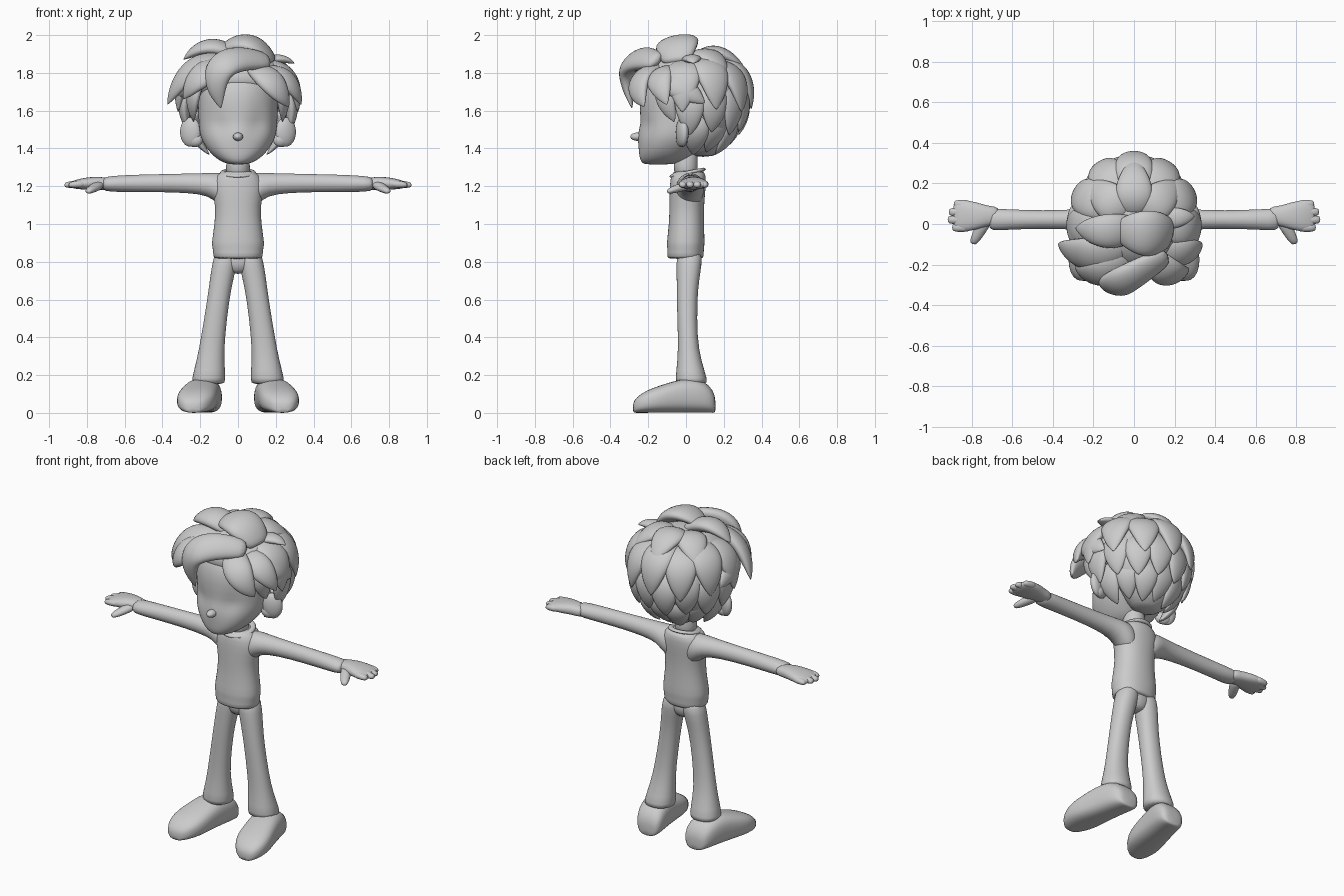
import bpy, bmesh, math
from mathutils import Vector as V, Matrix

mat = bpy.data.materials.new("plain_grey")
mat.diffuse_color = (0.6, 0.6, 0.6, 1)


def finish(name, bm, mirror=False, subdiv=1):
    bmesh.ops.recalc_face_normals(bm, faces=bm.faces)
    me = bpy.data.meshes.new(name)
    bm.to_mesh(me)
    bm.free()
    me.materials.append(mat)
    for p in me.polygons:
        p.use_smooth = True
    ob = bpy.data.objects.new(name, me)
    bpy.context.collection.objects.link(ob)
    if mirror:
        ob.modifiers.new("Mirror", 'MIRROR').use_mirror_merge = False
    if subdiv:
        m = ob.modifiers.new("Smooth", 'SUBSURF')
        m.levels = m.render_levels = subdiv
    return ob


def loft(name, rings, n=16, power=2.0, **kw):
    """Skin closed superellipse rings given as (centre, half axis a, half axis b)."""
    bm = bmesh.new()
    loops = []
    for c, a, b in rings:
        loop = []
        for i in range(n):
            t = 2 * math.pi * i / n
            u, v = (math.copysign(abs(f) ** (2 / power), f) for f in (math.cos(t), math.sin(t)))
            loop.append(bm.verts.new(V(c) + V(a) * u + V(b) * v))
        loops.append(loop)
    for p, q in zip(loops, loops[1:]):
        for i in range(n):
            bm.faces.new((p[i], p[(i + 1) % n], q[(i + 1) % n], q[i]))
    bm.faces.new(loops[0])
    bm.faces.new(loops[-1])
    return finish(name, bm, **kw)


def stack(name, rows, x=lambda z: 0, **kw):
    """Upright loft from rows of (z, half width, front y, back y)."""
    return loft(name, [((x(z), (f + b) / 2, z), (w, 0, 0), (0, (b - f) / 2, 0))
                       for z, w, f, b in rows], **kw)


def along_x(name, y, rows, **kw):
    """Sideways loft at depth y from rows of (x, centre z, half depth, half height)."""
    return loft(name, [((x, y, z), (0, d, 0), (0, 0, h)) for x, z, d, h in rows], **kw)


def ball(name, centre, radii, rot=0, mirror=False):
    bm = bmesh.new()
    bmesh.ops.create_uvsphere(bm, u_segments=20, v_segments=12, radius=1)
    bm.transform(Matrix.Translation(centre) @ Matrix.Rotation(rot, 4, 'Z')
                 @ Matrix.Diagonal((*radii, 1)))
    return finish(name, bm, mirror, 0)


HEAD = V((0, 0.02, 1.62))


def tuft(name, root, ctrl, tip, w, flat=0.5, mirror=False):
    """Leaf-shaped lock of hair along a bezier curve."""
    root, ctrl, tip = V(root), V(ctrl), V(tip)
    rings = []
    for i in range(11):
        s = i / 10
        c = root * (1 - s) ** 2 + ctrl * 2 * s * (1 - s) + tip * s * s
        tan = ((ctrl - root) * (1 - s) + (tip - ctrl) * s).normalized()
        side = tan.cross(c - HEAD).normalized()
        out = side.cross(tan)
        p = w * max(math.sin(math.pi * (0.15 + 0.85 * s)), 0.004) ** 0.65
        rings.append((c, side * p, out * p * flat))
    return loft(name, rings, n=12, mirror=mirror)


# Trousers
stack("trouser_waist", [(.735, .035, -.02, .05), (.77, .09, -.045, .075), (.86, .118, -.055, .085)], n=24)
stack("trouser_leg", [(.87, .066, -.05, .088), (.78, .066, -.052, .084), (.7, .063, -.05, .07),
                      (.6, .059, -.05, .06), (.4, .064, -.043, .06), (.28, .073, -.045, .08),
                      (.17, .094, -.06, .118), (.15, .085, -.05, .11)],
      x=lambda z: .167 - .05 * z - .09 * z * z, power=2.2, mirror=True)

# Shoes, toes turned slightly out; rows of (y, half width, height)
shoe = [(.157, .045, .07), (.145, .074, .12), (.1, .09, .17), (.02, .095, .188), (-.06, .1, .17),
        (-.14, .108, .145), (-.21, .1, .12), (-.265, .067, .082), (-.282, .03, .05)]
loft("shoe", [((.19 - .19 * y if abs(y) < .15 else .19 - .17 * y, y, h / 2), (w, 0, 0), (0, 0, h / 2))
              for y, w, h in shoe], n=20, power=2.7, mirror=True)

# Jumper with hem, sleeves and collar
stack("jumper_body", [(.815, .12, -.09, .085), (.822, .132, -.102, .094), (.878, .134, -.098, .095),
                      (.89, .142, -.104, .1), (1.0, .124, -.09, .095), (1.1, .118, -.088, .095),
                      (1.2, .145, -.087, .106), (1.262, .118, -.08, .106), (1.285, .07, -.06, .09)],
      n=28, power=2.2)
along_x("sleeve", .022, [(.03, 1.165, .06, .1), (.09, 1.18, .078, .092), (.135, 1.202, .074, .07),
                         (.19, 1.214, .058, .056), (.35, 1.217, .046, .049), (.55, 1.215, .047, .047),
                         (.68, 1.212, .056, .043), (.72, 1.212, .05, .034)], mirror=True)
loft("collar", [((0, .008, 1.268 + h), (r, 0, 0), (0, r, r * .2))
                for r, h in ((.11, -.012), (.094, .012), (.074, .016), (.062, .005), (.06, -.02))], n=24)

# Hands with closely held fingers
along_x("palm", .04, [(.66, 1.212, .045, .03), (.71, 1.213, .048, .034), (.75, 1.217, .06, .035),
                      (.82, 1.213, .08, .032), (.87, 1.209, .076, .022), (.895, 1.207, .06, .012)],
        power=2.4, mirror=True)
for i, end in enumerate((.898, .92, .914, .89)):
    along_x(f"finger_{i + 1}", -.017 + .038 * i,
            [(.8, 1.213, .025, .024), (end - .018, 1.208, .024, .02), (end, 1.206, .015, .01)],
            n=10, mirror=True)
base, end = V((.725, .03, 1.212)), V((.797, -.1, 1.172))
loft("thumb", [(base.lerp(end, s), (r, r * .4, 0), (0, 0, r * .85))
               for s, r in ((0, .034), (.5, .029), (.85, .023), (1, .012))], n=10, mirror=True)

# Neck, head, nose and ears
stack("neck", [(1.24, .07, -.065, .07), (1.3, .062, -.065, .06), (1.42, .065, -.07, .07)])
head = stack("head", [(1.315, .03, -.21, -.09), (1.322, .07, -.232, -.04), (1.345, .115, -.246, .02),
                      (1.39, .16, -.25, .06), (1.44, .19, -.25, .12), (1.48, .203, -.246, .15),
                      (1.53, .208, -.24, .18), (1.57, .21, -.243, .2), (1.7, .215, -.248, .24),
                      (1.8, .19, -.2, .2), (1.87, .1, -.1, .1)], n=40, power=2.15)
for v in head.data.vertices:      # shallow eye sockets and a raised nose bridge
    if v.co.y < 0:
        x, z = abs(v.co.x), v.co.z
        v.co.y += .018 * math.exp(-((x - .105) ** 2 + (z - 1.53) ** 2) / .0018)
        v.co.y -= .012 * math.exp(-(x ** 2 + (z - 1.47) ** 2) / .0014)
ball("nose", (0, -.255, 1.462), (.026, .04, .022))
ball("ear", (.252, -.02, 1.487), (.058, .03, .078), .35, True)
ball("ear_lobe", (.23, -.022, 1.445), (.046, .028, .038), .35, True)

# Hair mass under the locks
stack("hair_cap", [(1.355, .06, .04, .14), (1.38, .11, .02, .18), (1.5, .235, 0, .27),
                   (1.6, .275, -.04, .295), (1.66, .29, -.1, .305), (1.72, .29, -.235, .3),
                   (1.8, .265, -.23, .27), (1.87, .2, -.17, .2), (1.92, .1, -.1, .1)], n=28)


def hair_row(label, count, a0, a1, pts, w):
    """Locks fanned around the back; pts are (radius, height) of root, bend and tip."""
    for i in range(count):
        a = math.radians(a0 + (a1 - a0) * i / (count - 1))
        p = [(r * math.cos(a) * .95, .01 + r * math.sin(a), z + .015 * (i % 2)) for r, z in pts]
        tuft(f"hair_{label}_{i + 1}", *p, w, .42)


# Layered locks around the back and sides
hair_row("top", 3, 40, 140, ((.04, 1.86), (.16, 1.95), (.31, 1.79)), .095)
hair_row("upper", 7, -5, 185, ((.12, 1.84), (.335, 1.85), (.335, 1.59)), .1)
hair_row("middle", 8, 2, 178, ((.24, 1.74), (.34, 1.65), (.275, 1.47)), .085)
hair_row("lower", 7, 10, 170, ((.22, 1.6), (.305, 1.5), (.16, 1.365)), .075)

# Locks on top and around the face
tuft("hair_fringe", (.17, -.15, 1.86), (-.2, -.37, 1.94), (-.09, -.285, 1.61), .09, .55)
tuft("hair_crown", (.18, -.05, 1.85), (.06, -.05, 2.04), (-.12, -.03, 1.9), .12, .4)
tuft("hair_crown_left", (.02, -.02, 1.86), (-.14, -.05, 2.01), (-.29, -.02, 1.87), .09)
tuft("hair_crown_right", (.08, .02, 1.82), (.2, .03, 1.91), (.3, .04, 1.85), .055)
tuft("hair_left_outer", (-.03, -.1, 1.85), (-.26, -.2, 1.9), (-.375, -.1, 1.63), .095)
tuft("hair_left_inner", (-.03, -.15, 1.83), (-.2, -.3, 1.84), (-.29, -.21, 1.66), .088)
tuft("hair_right_inner", (.08, -.14, 1.83), (.18, -.31, 1.78), (.27, -.22, 1.62), .085)
tuft("hair_right_outer", (.1, -.1, 1.8), (.28, -.18, 1.82), (.335, -.1, 1.63), .08)
tuft("hair_side", (.22, -.12, 1.77), (.325, -.05, 1.75), (.3, .1, 1.64), .075, mirror=True)
tuft("hair_sideburn", (.2, -.1, 1.76), (.26, -.14, 1.69), (.235, -.06, 1.54), .06, mirror=True)
